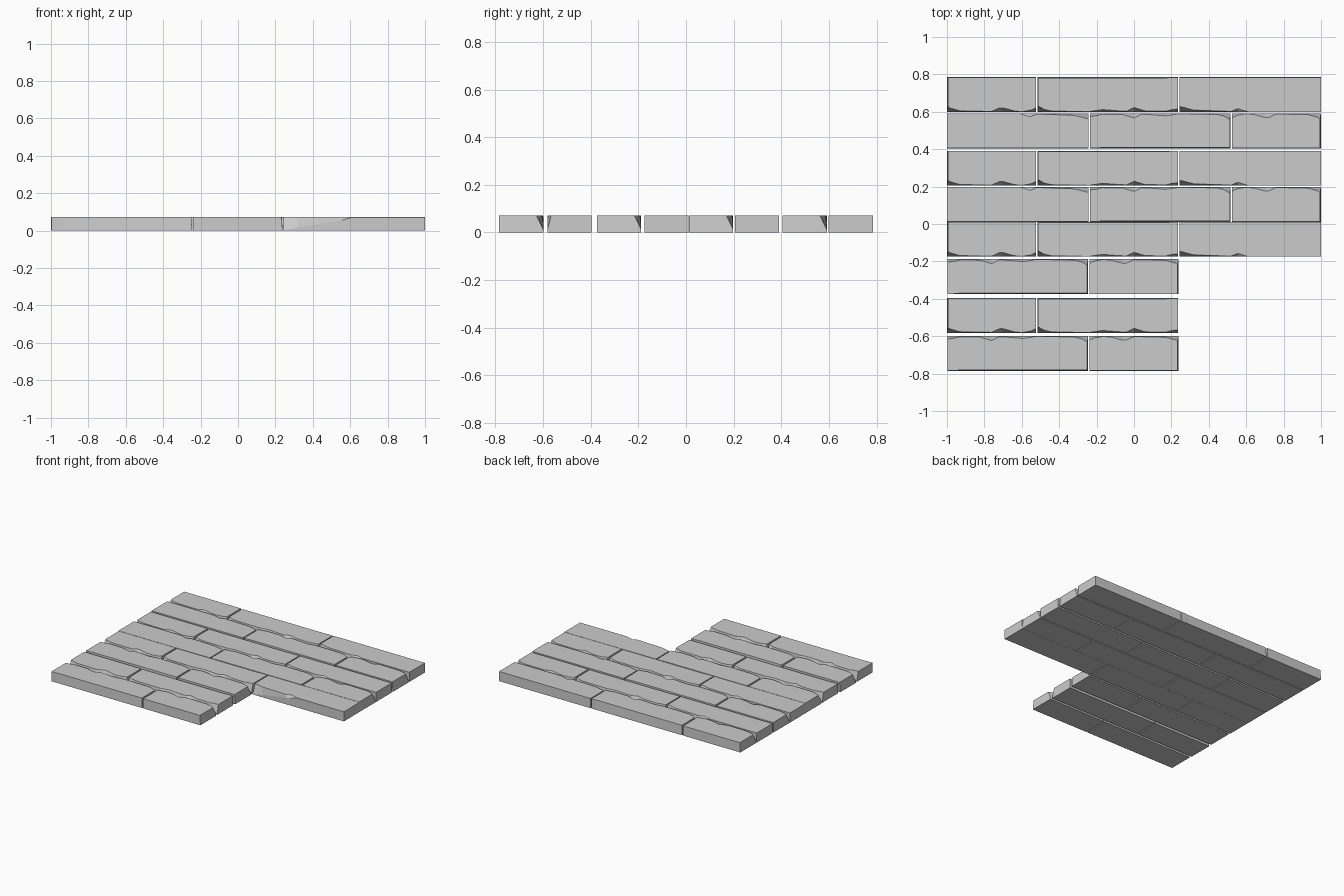
import bpy, bmesh
from mathutils import Matrix

if "Cube" in bpy.data.objects:
    bpy.data.objects.remove(bpy.data.objects["Cube"])

H, W = 0.072, 0.186

# Each plank: stations along x of (x, top inset, chip drop) on the chipped long edge
PLANKS = {
    "short": [(-1.0, .030, .060), (-.985, .022, .06), (-.93, .006, .03), (-.76, .003, .02),
              (-.72, .022, .04), (-.70, .022, .04), (-.64, .006, .02), (-.60, .002, .005),
              (-.55, .010, .05), (-.525, .022, .06)],
    "middle": [(-.517, .032, .065), (-.48, .014, .05), (-.44, .005, .03), (-.24, .002, .01),
               (-.17, .013, .03), (-.08, .006, .02), (-.04, .004, .02), (0.0, .024, .04),
               (.06, .006, .02), (.17, .004, .02), (.20, .012, .05), (.235, .016, .06)],
    "long": [(.243, .030, .070), (.32, .010, .055), (.52, .003, .022),
             (.555, .018, .016), (.61, .001, .001), (1.0, .0005, .0005)],
}


def plank(name, kind, y, turned, pivot_x):
    """Loft a five-sided section through the chip stations."""
    bm = bmesh.new()
    worn = kind != "long"
    stations = PLANKS[kind]
    rings = []
    for i, (x, inset, drop) in enumerate(stations):
        top_x = x + (.005 if worn and i == 0 else 0)
        back = W / 2 - (.004 if kind == "middle" and i < 10 else .001)
        pts = [(x, -W / 2, 0), (x, -W / 2, max(H - drop, .002)),
               (top_x, -W / 2 + inset, H), (top_x, back, H), (x, W / 2, 0)]
        rings.append([bm.verts.new(p) for p in pts])
    for a, b in zip(rings, rings[1:]):
        for k in range(5):
            n = (k + 1) % 5
            bm.faces.new((a[k], a[n], b[n], b[k]))
    bm.faces.new(rings[0])
    bm.faces.new(rings[-1])
    bmesh.ops.recalc_face_normals(bm, faces=bm.faces)
    if turned:
        # half turn, so the chipped edge faces the back
        m = Matrix.Translation((2 * pivot_x, 0, 0)) @ Matrix.Diagonal((-1, -1, 1, 1))
        bm.transform(m)
    bm.transform(Matrix.Translation((0, y, 0)))
    me = bpy.data.meshes.new(name)
    bm.to_mesh(me)
    bm.free()
    bpy.context.collection.objects.link(bpy.data.objects.new(name, me))


# Rows from back to front, alternate rows turned half round; front three are shorter
ROWS = [.692, .498, .298, .105, -.082, -.281, -.489, -.692]
for r, y in enumerate(ROWS):
    full = r < 5
    kinds = ("short", "middle", "long") if full else ("short", "middle")
    for kind in kinds:
        plank(f"{kind}_plank_row_{r + 1}", kind, y, r % 2 == 1, 0 if full else -.381)
